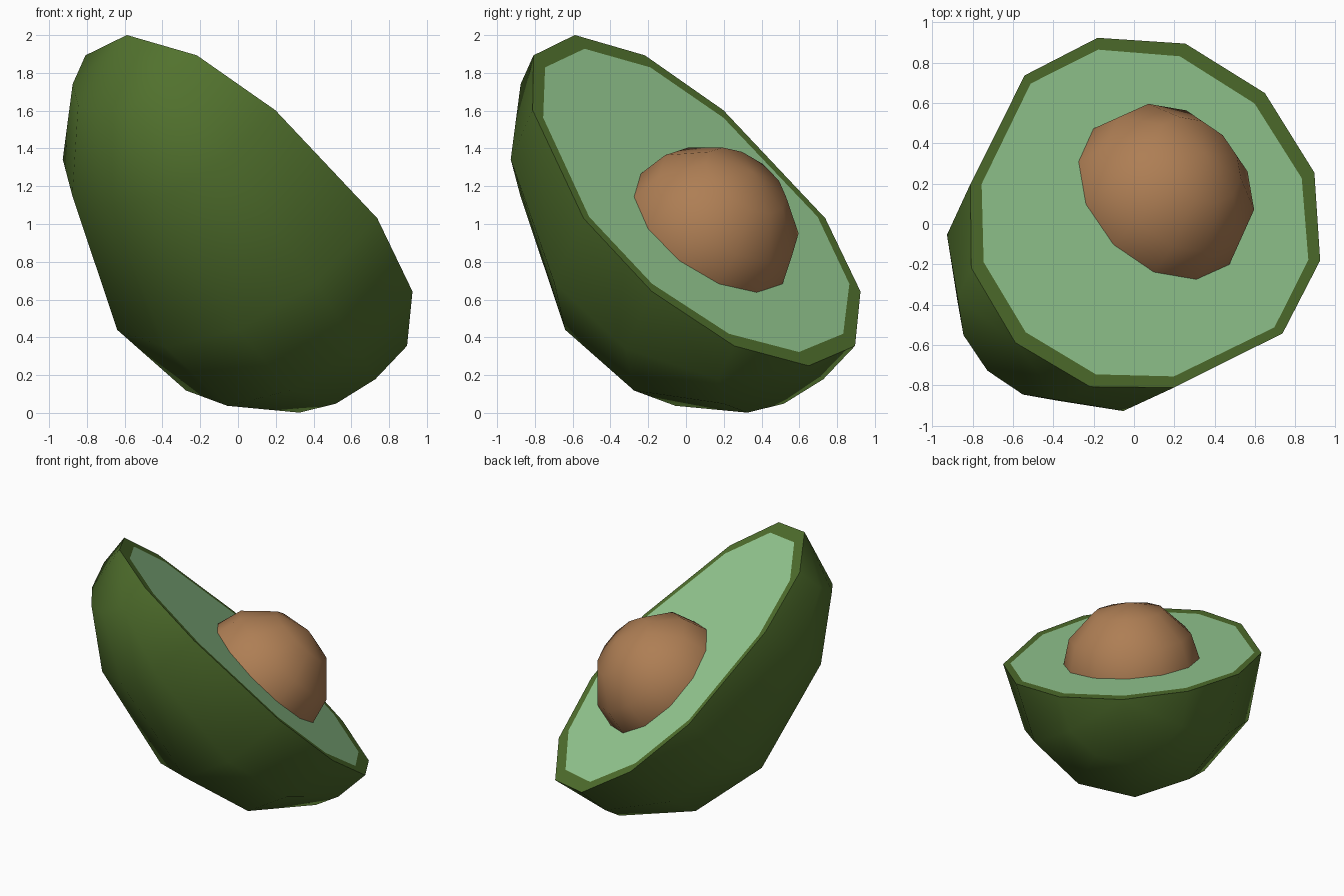
import bpy, bmesh, math
from mathutils import Vector

if "Cube" in bpy.data.objects:
    bpy.data.objects.remove(bpy.data.objects["Cube"])

# Tilted frame: S runs along the fruit, V across it, N out of the cut face
S = Vector((0.5, 0.5, -math.sqrt(0.5)))
V = Vector((math.sqrt(0.5), -math.sqrt(0.5), 0))
N = Vector((0.5, 0.5, math.sqrt(0.5)))
PLANE = 0.826


def place(s, v, n):
    return S * s + V * v + N * (n + PLANE)


def material(name, rgb):
    m = bpy.data.materials.new(name)
    m.diffuse_color = (*rgb, 1)
    m.use_nodes = True
    m.node_tree.nodes["Principled BSDF"].inputs["Base Color"].default_value = m.diffuse_color
    return m


skin = material("skin green", (0.084, 0.168, 0.027))
flesh = material("flesh green", (0.319, 0.624, 0.301))
brown = material("pit brown", (0.423, 0.209, 0.089))


def finish(bm, name, mats):
    bmesh.ops.recalc_face_normals(bm, faces=bm.faces[:])
    me = bpy.data.meshes.new(name)
    bm.to_mesh(me)
    bm.free()
    for m in mats:
        me.materials.append(m)
    ob = bpy.data.objects.new(name, me)
    bpy.context.collection.objects.link(ob)
    bpy.ops.object.select_all(action='DESELECT')
    ob.select_set(True)
    bpy.context.view_layer.objects.active = ob
    bpy.ops.object.shade_smooth_by_angle(angle=math.radians(45))
    return ob


# Half fruit: rings (position, half width, depth) swept half way round the long axis
rings = [(-1.851, 0.417, 0.430), (-1.440, 0.714, 0.735), (-0.631, 0.905, 0.964),
         (-0.083, 0.781, 0.856), (0.324, 0.4525, 0.500)]
TIP, BASE = -2.003, 0.473
bm = bmesh.new()
tip = bm.verts.new(place(TIP, 0, 0))
base = bm.verts.new(place(BASE, 0, 0))
grid = []
for s, w, d in rings:
    grid.append([bm.verts.new(place(s, w * math.cos(k * math.pi / 6),
                                    -d * math.sin(k * math.pi / 6))) for k in range(7)])
for k in range(6):
    bm.faces.new((tip, grid[0][k], grid[0][k + 1]))
    bm.faces.new((base, grid[-1][k + 1], grid[-1][k]))
    for a, b in zip(grid, grid[1:]):
        bm.faces.new((a[k], b[k], b[k + 1], a[k + 1]))

# Cut face: skin-coloured rim around the flesh
outer = [tip] + [r[0] for r in grid] + [base] + [r[6] for r in reversed(grid)]
flat = [(TIP, 0)] + [(s, w) for s, w, d in rings] + [(BASE, 0)]
flat += [(s, -w) for s, w, d in reversed(rings)]
inner = [bm.verts.new(place(-0.765 + 0.917 * (s + 0.765), 0.945 * w, 0)) for s, w in flat]
for i in range(12):
    j = (i + 1) % 12
    bm.faces.new((outer[i], outer[j], inner[j], inner[i]))
bm.faces.new(inner).material_index = 1
finish(bm, "avocado_half", [skin, flesh])

# Pit: low-poly sphere with its pole pointing out of the cut face
bm = bmesh.new()
bmesh.ops.create_uvsphere(bm, u_segments=12, v_segments=6, radius=0.495)
for v in bm.verts:
    x, y, z = v.co
    v.co = place(x - 0.553, y, z - 0.068)
finish(bm, "pit", [brown])
